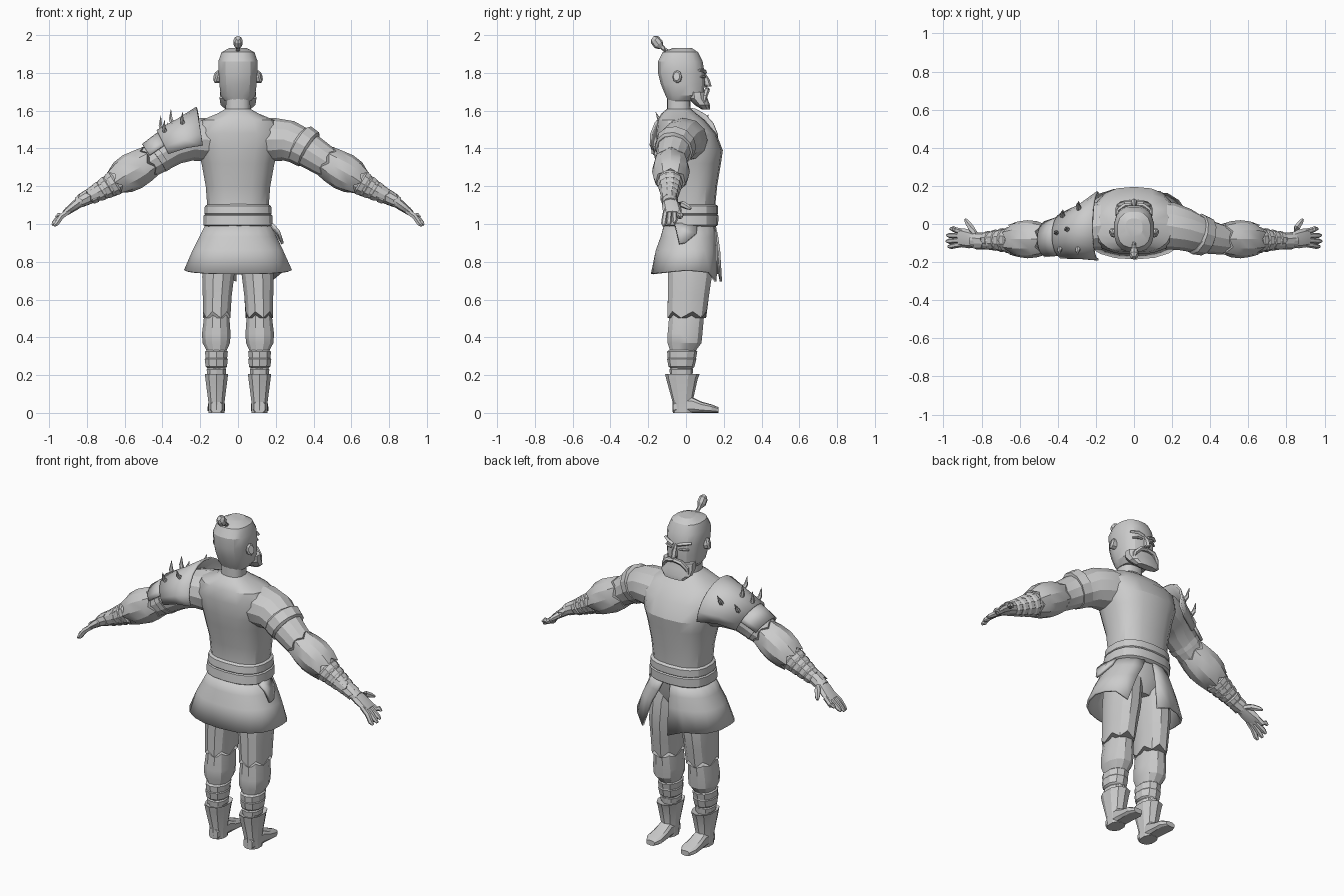
import bpy, bmesh, math
from mathutils import Vector

clay = bpy.data.materials.new("plain_grey")
clay.diffuse_color = (0.6, 0.6, 0.6, 1)


def skin(name, rings, closed=True, caps=True, thick=0.0, angle=25):
    """Bridge equal-length rings of points into one surface."""
    bm = bmesh.new()
    vs = [[bm.verts.new(p) for p in r] for r in rings]
    n = len(rings[0])
    for a, b in zip(vs, vs[1:]):
        for i in range(n if closed else n - 1):
            j = (i + 1) % n
            bm.faces.new((a[i], a[j], b[j], b[i]))
    if closed and caps:
        bm.faces.new(vs[0])
        bm.faces.new(vs[-1])
    bmesh.ops.recalc_face_normals(bm, faces=bm.faces)
    me = bpy.data.meshes.new(name)
    bm.to_mesh(me)
    bm.free()
    ob = bpy.data.objects.new(name, me)
    bpy.context.collection.objects.link(ob)
    me.materials.append(clay)
    if thick:
        m = ob.modifiers.new("thickness", 'SOLIDIFY')
        m.thickness = thick
        m.offset = 0
    bpy.ops.object.select_all(action='DESELECT')
    ob.select_set(True)
    bpy.context.view_layer.objects.active = ob
    bpy.ops.object.shade_smooth_by_angle(angle=math.radians(angle))
    return ob


def spow(v, p):
    return math.copysign(abs(v) ** p, v)


def level(z, cx, hw, y0, y1, n=14, p=0.8, jag=0.0):
    """Horizontal rounded-box ring; jag makes a torn hem."""
    out = []
    for i in range(n):
        a = 2 * math.pi * (i + 0.5) / n
        out.append(Vector((cx + hw * spow(math.cos(a), p),
                           (y0 + y1) / 2 + (y1 - y0) / 2 * spow(math.sin(a), p),
                           z + jag * (-1) ** i)))
    return out


def stack(name, rows, s=1, n=14, p=0.8, jag_last=0.0, **kw):
    """Vertical loft from rows of (z, cx, half width, back y, front y)."""
    rings = [level(z, s * cx, hw, y0, y1, n, p, jag_last if k == len(rows) - 1 else 0)
             for k, (z, cx, hw, y0, y1) in enumerate(rows)]
    return skin(name, rings, **kw)


def tube(name, rows, s=1, n=10, jag=0.0, **kw):
    """Loft along a path from rows of (x, y, z, side radius, up radius)."""
    pts = [Vector((s * r[0], r[1], r[2])) for r in rows]
    rings = []
    for k, r in enumerate(rows):
        t = (pts[min(k + 1, len(pts) - 1)] - pts[max(k - 1, 0)]).normalized()
        ref = Vector((0, 1, 0)) if abs(t.y) < 0.8 else Vector((1, 0, 0))
        side = (ref - t * ref.dot(t)).normalized()
        up = t.cross(side)
        end = jag if k in (0, len(rows) - 1) else 0
        rings.append([pts[k] + side * r[3] * math.cos(2 * math.pi * i / n)
                      + up * r[4] * math.sin(2 * math.pi * i / n)
                      + t * end * (-1) ** i for i in range(n)])
    return skin(name, rings, **kw)


# Torso, neck and belt
stack("torso", [(.82, 0, .10, -.08, .10), (.90, 0, .15, -.11, .14), (1.1, 0, .165, -.10, .155),
                (1.2, 0, .173, -.11, .165), (1.32, 0, .195, -.14, .185), (1.39, 0, .215, -.15, .195),
                (1.48, 0, .235, -.16, .16), (1.55, 0, .195, -.15, .10), (1.585, 0, .11, -.13, .055),
                (1.61, 0, .066, -.10, .025), (1.72, 0, .064, -.10, .02)], n=18)
stack("lower_belt", [(.985, 0, .172, -.11, .155), (.995, 0, .186, -.125, .17),
                     (1.045, 0, .184, -.12, .172), (1.055, 0, .17, -.11, .16)], n=18)
stack("upper_belt", [(1.045, 0, .172, -.11, .16), (1.055, 0, .18, -.118, .17),
                     (1.095, 0, .178, -.113, .17), (1.105, 0, .16, -.10, .155)], n=18)
# Sash tail hanging on one hip
skin("sash_tail", [[Vector((.18, -.06, 1.0)), Vector((.165, .06, 1.0))],
                   [Vector((.215, -.05, .96)), Vector((.20, .055, .95))],
                   [Vector((.235, -.035, .895)), Vector((.235, -.005, .90))]], closed=False, thick=.015)

# Skirt, open at the front
rows = [(1.0, .165, -.11, .15, 78), (.93, .20, -.13, .165, 72), (.86, .235, -.155, .175, 65), (.755, .28, -.18, .185, 55)]
skirt = []
for k, (z, hw, y0, y1, gap) in enumerate(rows):
    ring = []
    for i in range(19):
        a = math.radians(91 + (269 + gap) * i / 18)
        drop = -.02 * abs(math.sin(a)) if k == 3 else 0
        if k == 3 and i in (0, 18):
            drop = -.06
        ring.append(Vector((hw * spow(math.cos(a), .85),
                            (y0 + y1) / 2 + (y1 - y0) / 2 * spow(math.sin(a), .85), z + drop)))
    skirt.append(ring)
skin("skirt", skirt, closed=False, thick=.012)

# Head, hair knot and face
stack("head", [(1.65, 0, .07, -.095, .05), (1.68, 0, .093, -.11, .095), (1.74, 0, .10, -.135, .10),
               (1.80, 0, .105, -.15, .10), (1.86, 0, .106, -.15, .09), (1.91, 0, .088, -.125, .065),
               (1.932, 0, .045, -.07, .03)], n=16)
stack("beard", [(1.605, 0, .065, .085, .128), (1.63, 0, .095, .045, .128),
                (1.665, 0, .10, .01, .115), (1.70, 0, .097, .01, .108)], n=12)
tube("hair_stem", [(0, -.08, 1.90, .014, .014), (0, -.115, 1.925, .011, .011), (0, -.14, 1.95, .013, .013)], n=6)
tube("hair_knot", [(0, -.13, 1.935, .014, .012), (0, -.145, 1.95, .028, .024),
                   (0, -.165, 1.975, .027, .024), (0, -.178, 1.985, .014, .012)], n=8)
tube("nose", [(0, .09, 1.80, .01, .008), (0, .108, 1.76, .018, .014), (0, .112, 1.735, .024, .016),
              (0, .10, 1.728, .016, .008)], n=6)
for s, tag in ((1, "right"), (-1, "left")):
    tube(tag + "_ear", [(.09, -.04, 1.775, .02, .028), (.115, -.047, 1.78, .025, .035),
                        (.123, -.05, 1.782, .018, .025)], s, n=8)
    tube(tag + "_brow", [(.015, .10, 1.80, .012, .008), (.05, .096, 1.812, .012, .01), (.085, .07, 1.815, .01, .006)], s, n=4)
    tube(tag + "_eyelid", [(.025, .099, 1.778, .008, .005), (.05, .094, 1.78, .009, .007), (.075, .078, 1.778, .007, .004)], s, n=6)
    tube(tag + "_moustache", [(0, .112, 1.712, .014, .012), (.045, .11, 1.705, .015, .014),
                              (.075, .10, 1.675, .013, .013), (.085, .095, 1.63, .004, .004)], s, n=6)

    # Arm, torn cuff and forearm wraps
    tube(tag + "_arm", [(.10, 0, 1.44, .12, .11), (.19, -.01, 1.447, .125, .115), (.27, -.03, 1.44, .112, .108),
                        (.35, -.06, 1.405, .095, .096), (.45, -.08, 1.34, .08, .084), (.56, -.082, 1.275, .07, .075),
                        (.68, -.085, 1.20, .06, .06), (.78, -.09, 1.15, .043, .04), (.85, -.085, 1.112, .036, .03)], s, n=12)
    tube(tag + "_cuff", [(.47, -.08, 1.33, .084, .084), (.51, -.08, 1.305, .095, .094), (.56, -.08, 1.277, .10, .10),
                         (.61, -.08, 1.248, .093, .092), (.645, -.082, 1.225, .078, .074)], s, n=12, jag=.014)
    for k in range(4):
        x, r = .66 + .036 * k, .07 - .007 * k
        row = lambda d, e: (x + d, -.085, 1.213 - .02 * k - .6 * d, r - e, r - e)
        tube(tag + "_forearm_wrap_%d" % k, [row(-.018, .008), row(-.008, 0), row(.01, .003), row(.02, .011)], s)
    tube(tag + "_wrist_cuff", [(.785, -.09, 1.147, .044, .042), (.83, -.088, 1.124, .046, .036)], s, jag=.008)

    # Hand
    tube(tag + "_palm", [(.82, -.085, 1.128, .036, .028), (.86, -.08, 1.10, .048, .026),
                         (.90, -.072, 1.07, .05, .02), (.92, -.072, 1.055, .045, .016)], s, n=8)
    for k, (y0, y1, x, z) in enumerate([(-.04, -.025, .965, 1.035), (-.062, -.06, .982, 1.005),
                                        (-.085, -.09, .985, .995), (-.106, -.118, .975, .99)]):
        tube(tag + "_finger_%d" % k, [(.895, y0, 1.07, .014, .016), (.935, (y0 + y1) / 2, 1.04, .015, .016),
                                      (x - .015, y1, z + .012, .014, .014), (x, y1, z, .007, .007)], s, n=6)
    tube(tag + "_thumb", [(.83, -.06, 1.118, .016, .016), (.855, -.02, 1.105, .018, .018),
                          (.875, .01, 1.09, .014, .014), (.885, .025, 1.08, .007, .007)], s, n=6)

    # Trouser leg with torn hem, shin, wraps and boot
    stack(tag + "_trouser", [(.95, .075, .085, -.10, .12), (.85, .095, .09, -.10, .14), (.72, .105, .087, -.10, .14),
                             (.62, .11, .079, -.10, .125), (.52, .113, .075, -.10, .11)], s, n=12, p=.9, jag_last=.017)
    stack(tag + "_shin", [(.60, .113, .066, -.09, .10), (.50, .113, .07, -.093, .097), (.42, .115, .078, -.10, .09),
                          (.37, .115, .075, -.10, .085), (.325, .113, .052, -.085, .05),
                          (.18, .113, .045, -.08, .03)], s, n=12, p=.9)
    stack(tag + "_shin_wrap", [(.335, .114, .052, -.085, .05), (.325, .114, .063, -.10, .06), (.29, .115, .06, -.097, .053),
                               (.285, .115, .064, -.10, .055), (.245, .115, .059, -.093, .045),
                               (.235, .115, .048, -.08, .035)], s, n=10, p=.9)
    stack(tag + "_ankle_wrap", [(.238, .114, .048, -.08, .03), (.23, .114, .054, -.088, .038),
                                (.205, .114, .052, -.085, .035)], s, n=10)
    stack(tag + "_boot_shaft", [(.195, .114, .05, -.09, .04), (.205, .114, .064, -.11, .072), (.18, .114, .061, -.105, .062),
                                (.06, .114, .045, -.072, .035), (.0, .114, .043, -.07, .04)], s, n=10, p=.85)
    foot = []
    for y, hw, h in ((-.07, .03, .06), (-.03, .042, .08), (.03, .043, .085), (.08, .046, .06), (.135, .048, .045), (.172, .028, .03)):
        foot.append([Vector((s * .114 + hw * spow(math.cos(a), .7), y, h / 2 + h / 2 * spow(math.sin(a), .6)))
                     for a in [2 * math.pi * (i + .5) / 10 for i in range(10)]])
    skin(tag + "_foot", foot)

# Armband on one upper arm
tube("armband", [(.325, -.05, 1.425, .098, .10), (.33, -.052, 1.422, .11, .11),
                 (.375, -.065, 1.395, .103, .105), (.38, -.066, 1.392, .09, .092)], n=12)


def shell(name, rows, spread):
    """Half sleeve over the other arm: rows of (x, y, z, y radius, up radius, lean)."""
    rings = []
    for x, y, z, ry, ru, lean in rows:
        up = Vector((-lean, 0, 1)).normalized()
        rings.append([Vector((x, y, z)) + up * ru * math.cos(a) + Vector((0, ry * math.sin(a), 0))
                      for a in [math.radians(spread * (i / 5 - 1)) for i in range(11)]])
    skin(name, rings, closed=False, thick=.012)


# Shoulder plate, lower plate and strap
shell("shoulder_plate", [(-.19, -.01, 1.44, .178, .178, .16), (-.28, -.04, 1.42, .14, .137, .3),
                         (-.375, -.062, 1.385, .115, .12, .5)], 98)
shell("lower_shoulder_plate", [(-.36, -.06, 1.392, .107, .11, .55), (-.45, -.08, 1.335, .095, .1, .65)], 70)
tube("arm_strap", [(-.41, -.075, 1.37, .092, .094), (-.435, -.078, 1.352, .09, .092)], n=12)

# Curved spikes on the shoulder plate
for k, (x, deg) in enumerate([(-.25, 45), (-.25, -40), (-.30, 5), (-.34, 45), (-.35, -35), (-.36, 5)]):
    a = math.radians(deg)
    f = (-x - .19) / .185
    r = .17 - .055 * f
    out = Vector((-.35 * math.cos(a), math.sin(a), .93 * math.cos(a)))
    base = Vector((x, -.01 - .052 * f, 1.44 - .055 * f)) + out * (r - .02)
    mid, tip = base + out * .045, base + out * .075 + Vector((.012, 0, .022))
    tube("spike_%d" % k, [(*base, .016, .016), (*mid, .011, .011), (*tip, .001, .001)], n=6)
